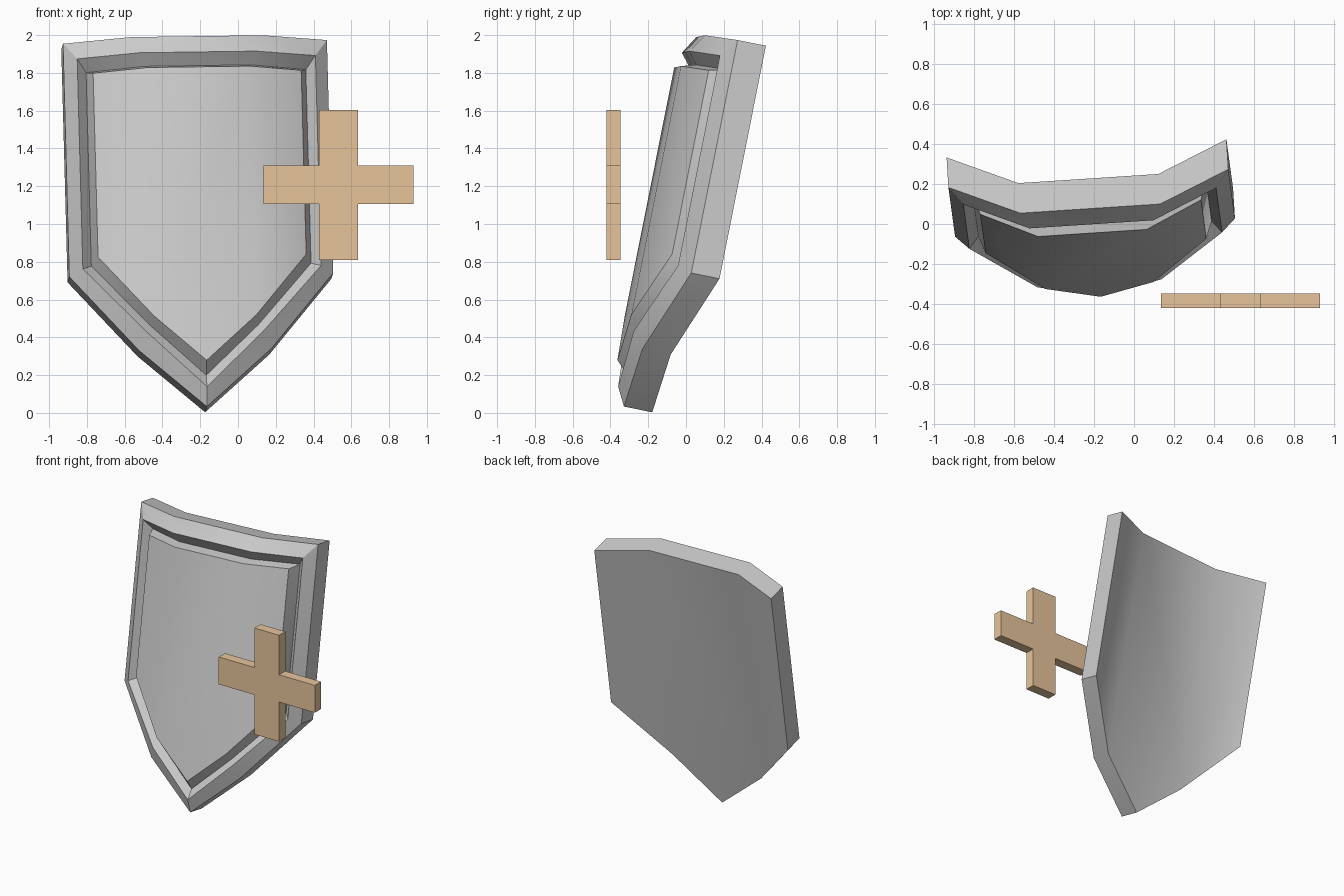
import bpy, bmesh
from mathutils import Vector

if "Cube" in bpy.data.objects:
    bpy.data.objects.remove(bpy.data.objects["Cube"])

# Leaning frame of the shield: right, up and back directions
RIGHT = Vector((0.998, 0.065, 0.014)).normalized()
BACK = -RIGHT.cross(Vector((-0.027, 0.195, 0.98))).normalized()
UP = BACK.cross(RIGHT) * -1
CENTRE_U = -0.185


def place(u, v, d):
    return RIGHT * (u + CENTRE_U) + UP * v + BACK * d


def ring(bm, half_w, mid_w, top, low, mid, tip, d_side, d_mid, d_tip):
    """One kite-shaped outline, symmetric about the middle, bent backwards at the sides."""
    pts = [(-half_w, top, d_side), (-mid_w, top, d_mid), (mid_w, top, d_mid),
           (half_w, top, d_side), (half_w, low, d_side), (mid_w, mid, d_mid),
           (0, tip, d_tip), (-mid_w, mid, d_mid), (-half_w, low, d_side)]
    return [bm.verts.new(place(*p)) for p in pts]


def finish(bm, name):
    bmesh.ops.recalc_face_normals(bm, faces=bm.faces[:])
    me = bpy.data.meshes.new(name)
    bm.to_mesh(me)
    bm.free()
    ob = bpy.data.objects.new(name, me)
    bpy.context.collection.objects.link(ob)
    return ob


# Shield: back outline, front outline, rim crest, groove, raised panel
bm = bmesh.new()
rings = [ring(bm, *r) for r in (
    (0.70, 0.35, 1.976, 0.718, 0.283, -0.027, 0.004, -0.150, -0.165),
    (0.70, 0.35, 1.976, 0.718, 0.283, -0.027, -0.149, -0.303, -0.318),
    (0.632, 0.31, 1.879, 0.745, 0.370, 0.071, -0.221, -0.364, -0.369),
    (0.583, 0.285, 1.815, 0.770, 0.412, 0.140, -0.165, -0.315, -0.330),
    (0.552, 0.272, 1.793, 0.800, 0.452, 0.207, -0.259, -0.391, -0.400))]
for a, b in zip(rings, rings[1:]):
    for i in range(9):
        j = (i + 1) % 9
        bm.faces.new((a[i], a[j], b[j], b[i]))
for r in (rings[0], rings[-1]):
    for idx in ((0, 1, 7, 8), (1, 2, 5, 6, 7), (2, 3, 4, 5)):
        bm.faces.new([r[i] for i in idx])
shield = finish(bm, "shield")
bpy.ops.object.select_all(action='DESELECT')
shield.select_set(True)
bpy.context.view_layer.objects.active = shield
bpy.ops.object.shade_smooth_by_angle(angle=0.524)

# Cross emblem: extruded plus outline
L, W = 0.397, 0.102
quarter = [(W, W), (W, L), (-W, L)]
outline = []
for _ in range(4):
    outline += quarter
    quarter = [(-z, x) for x, z in quarter]
bm = bmesh.new()
face = bm.faces.new([bm.verts.new((0.532 + x, -0.42, 1.207 + z)) for x, z in outline])
ext = bmesh.ops.extrude_face_region(bm, geom=[face])
bmesh.ops.translate(bm, vec=(0, 0.073, 0),
                    verts=[g for g in ext["geom"] if isinstance(g, bmesh.types.BMVert)])
cross = finish(bm, "cross_emblem")
mat = bpy.data.materials.new("tan_wood")
mat.diffuse_color = (0.8, 0.56, 0.33, 1)
mat.use_nodes = True
mat.node_tree.nodes["Principled BSDF"].inputs["Base Color"].default_value = mat.diffuse_color
cross.data.materials.append(mat)
